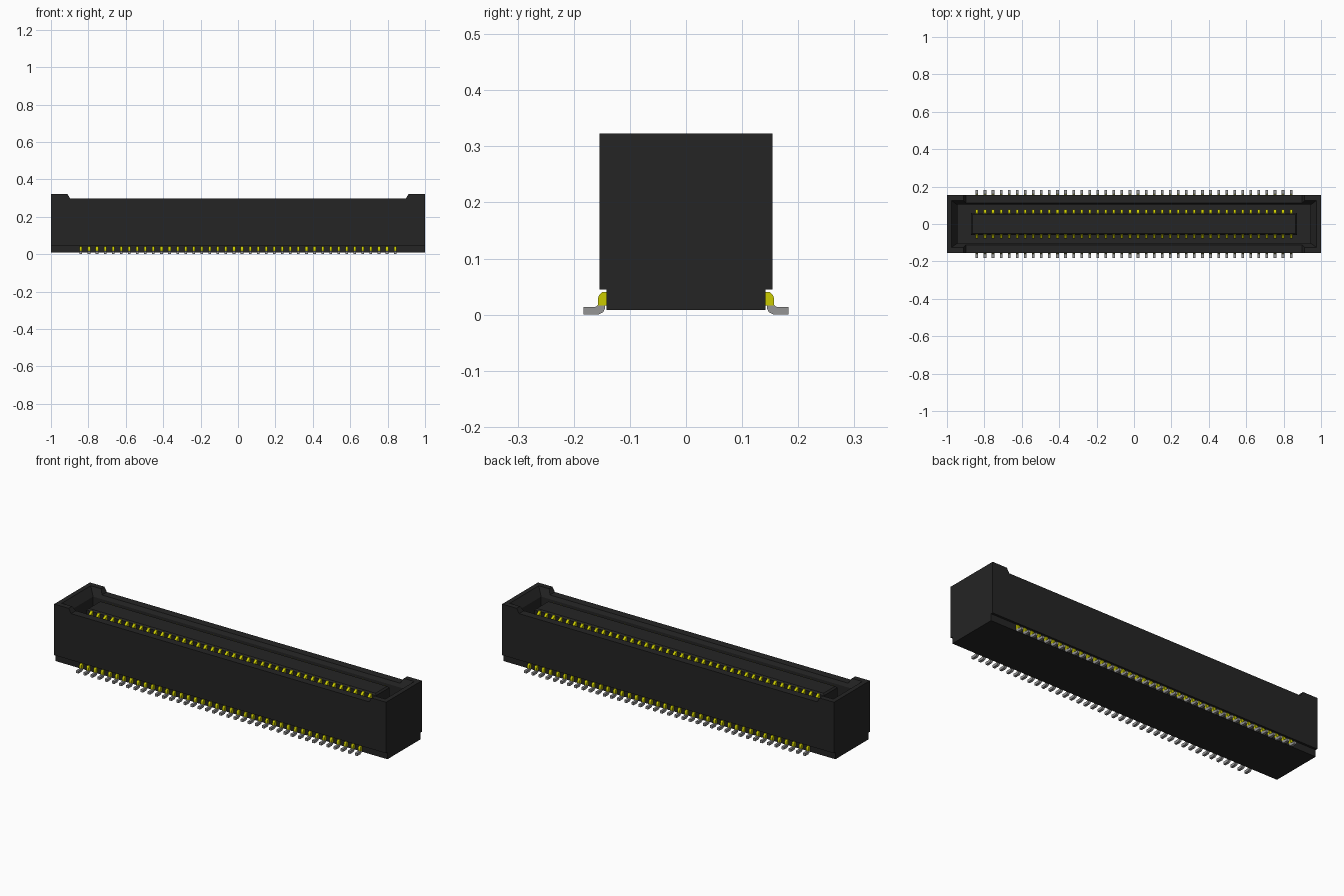
import bpy, bmesh

cube = bpy.data.objects.get("Cube")
if cube:
    bpy.data.objects.remove(cube, do_unlink=True)


def material(name, rgb):
    m = bpy.data.materials.new(name)
    m.use_nodes = True
    m.diffuse_color = (*rgb, 1)
    bsdf = next(n for n in m.node_tree.nodes if n.type == 'BSDF_PRINCIPLED')
    bsdf.inputs["Base Color"].default_value = (*rgb, 1)
    return m


BLACK = material("black plastic", (0.018, 0.018, 0.018))
GOLD = material("gold plating", (0.6, 0.6, 0.0))
GREY = material("tinned grey", (0.3, 0.3, 0.3))


def loft(bm, rings):
    """Skin matching closed rings of points and cap both ends."""
    rows = [[bm.verts.new(p) for p in ring] for ring in rings]
    n = len(rows[0])
    for a, b in zip(rows, rows[1:]):
        for i in range(n):
            j = (i + 1) % n
            bm.faces.new((a[i], a[j], b[j], b[i]))
    bm.faces.new(rows[0][::-1])
    bm.faces.new(rows[-1])


def finish(name, bm, mat):
    bmesh.ops.recalc_face_normals(bm, faces=bm.faces[:])
    me = bpy.data.meshes.new(name)
    bm.to_mesh(me)
    bm.free()
    me.materials.append(mat)
    ob = bpy.data.objects.new(name, me)
    bpy.context.collection.objects.link(ob)
    return ob


def rect(x, y, z):
    return [(-x, -y, z), (x, -y, z), (x, y, z), (-x, y, z)]


def lofted(name, rings, mat=BLACK):
    bm = bmesh.new()
    loft(bm, rings)
    return finish(name, bm, mat)


def cut(ob, cutter):
    cutter.hide_render = True
    mod = ob.modifiers.new("cut", 'BOOLEAN')
    mod.operation = 'DIFFERENCE'
    mod.solver = 'EXACT'
    mod.object = cutter
    bpy.context.view_layer.objects.active = ob
    bpy.ops.object.modifier_apply(modifier=mod.name)
    bpy.data.objects.remove(cutter, do_unlink=True)


# Housing: stepped cross-section swept along its length
half = [(0.142, 0.008), (0.142, 0.045), (0.154, 0.045), (0.154, 0.323)]
section = half + [(-y, z) for y, z in reversed(half)]
housing = lofted("housing", [[(x, y, z) for y, z in section] for x in (-1, 1)])

# Long side walls are lower than the end corners, with sloped shoulders
notch = [(-0.898, 0.298), (0.898, 0.298), (0.922, 0.34), (-0.922, 0.34)]
cut(housing, lofted("notch_cutter", [[(x, y, z) for x, z in notch] for y in (-0.3, 0.3)]))

# Open well with a chamfered lead-in
cut(housing, lofted("well_cutter", [
    rect(0.945, 0.103, 0.07), rect(0.945, 0.103, 0.28),
    rect(0.975, 0.125, 0.323), rect(0.975, 0.125, 0.35)]))

# Central tongue with bevelled top edge
lofted("tongue", [rect(0.872, 0.058, 0.06), rect(0.872, 0.058, 0.288),
                  rect(0.864, 0.050, 0.296)])

# Terminals: one profile (y, z) repeated along both sides
COUNT, SPAN, WIDTH = 40, 0.84, 0.014


def terminal_row(name, profile, mat):
    for label, side in (("front", -1), ("back", 1)):
        bm = bmesh.new()
        for i in range(COUNT):
            x = -SPAN + 2 * SPAN * i / (COUNT - 1)
            loft(bm, [[(x + dx, side * y, z) for y, z in profile]
                      for dx in (-WIDTH / 2, WIDTH / 2)])
        finish(f"{label}_{name}", bm, mat)


terminal_row("contacts", [(0.05, 0.06), (0.078, 0.06), (0.078, 0.272),
                          (0.074, 0.281), (0.060, 0.291), (0.05, 0.291)], GOLD)
terminal_row("pin_shoulders", [(0.135, 0.016), (0.157, 0.016), (0.157, 0.028),
                               (0.155, 0.035), (0.150, 0.040), (0.135, 0.040)], GOLD)
terminal_row("pin_feet", [(0.183, 0), (0.183, 0.014), (0.161, 0.014),
                          (0.157, 0.017), (0.144, 0.017), (0.144, 0.011),
                          (0.148, 0.004), (0.156, 0)], GREY)
